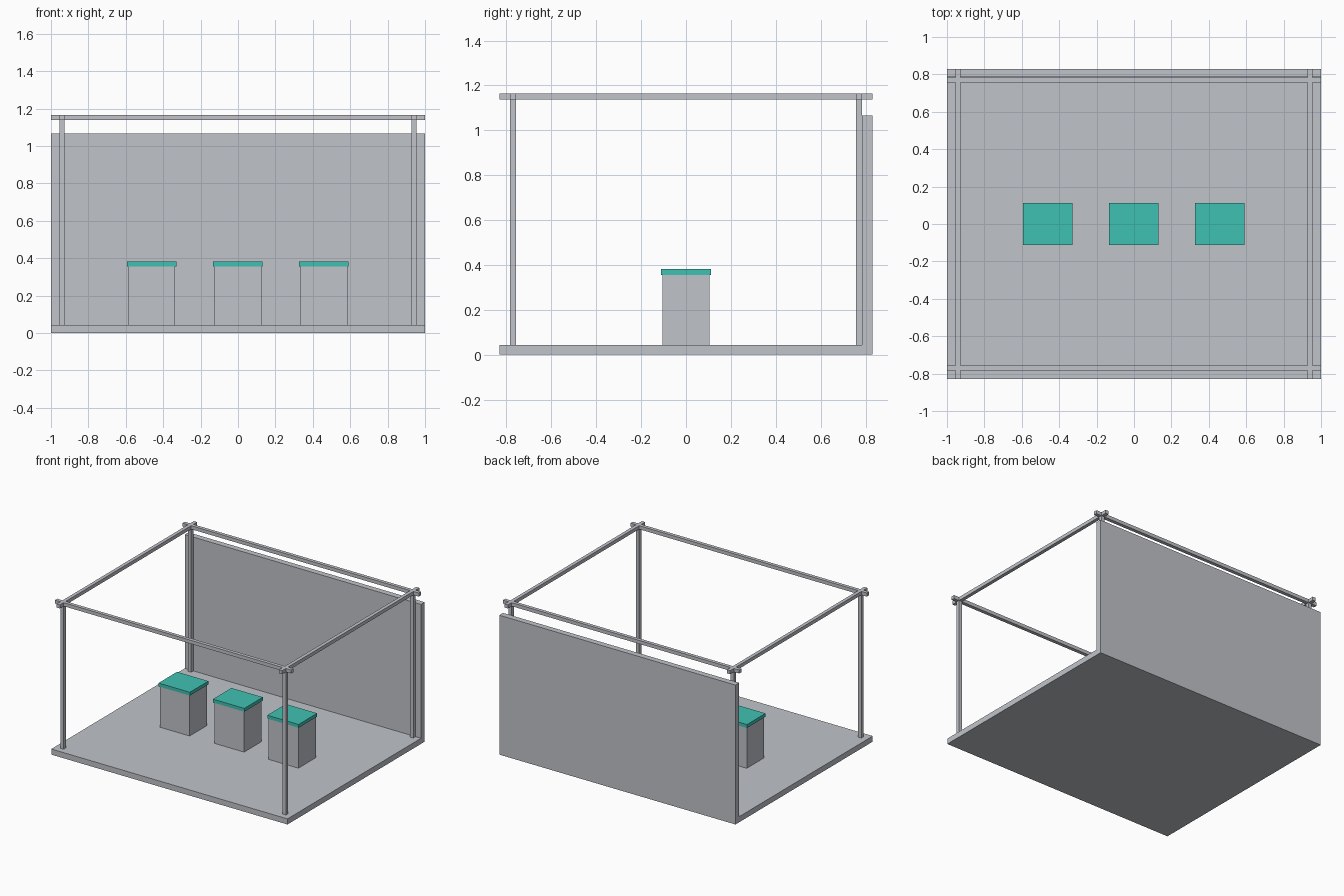
import bpy
import bmesh

cube = bpy.data.objects.get("Cube")
if cube:
    bpy.data.objects.remove(cube, do_unlink=True)


def make_material(name, rgb):
    mat = bpy.data.materials.new(name)
    mat.use_nodes = True
    color = (*rgb, 1.0)
    mat.diffuse_color = color
    mat.node_tree.nodes["Principled BSDF"].inputs["Base Color"].default_value = color
    return mat


GREY = make_material("light grey", (0.53, 0.55, 0.585))
TEAL = make_material("teal", (0.051, 0.533, 0.445))


def box(name, mat, xs, ys, zs):
    """Box spanning the given (low, high) range on each axis."""
    bm = bmesh.new()
    bmesh.ops.create_cube(bm, size=1)
    for v in bm.verts:
        v.co = [r[0] if c < 0 else r[1] for c, r in zip(v.co, (xs, ys, zs))]
    mesh = bpy.data.meshes.new(name)
    bm.to_mesh(mesh)
    bm.free()
    mesh.materials.append(mat)
    obj = bpy.data.objects.new(name, mesh)
    bpy.context.collection.objects.link(obj)
    return obj


def around(centre, width):
    return (centre - width / 2, centre + width / 2)


HALF_X, HALF_Y = 1.0, 0.83
FLOOR_TOP = 0.043
WALL_FRONT = 0.785
POST_X, POST_Y, BAR = 0.941, 0.771, 0.027
RAIL_Z = (1.138, 1.165)

# Floor slab and back wall
box("floor", GREY, (-HALF_X, HALF_X), (-HALF_Y, WALL_FRONT), (0, FLOOR_TOP))
box("back_wall", GREY, (-HALF_X, HALF_X), (WALL_FRONT, HALF_Y), (0, 1.067))

# Corner posts
for side, sx in (("left", 1), ("right", -1)):
    for end, sy in (("front", -1), ("back", 1)):
        box(f"{end}_{side}_post", GREY, around(sx * POST_X, BAR),
            around(sy * POST_Y, BAR), (FLOOR_TOP, RAIL_Z[0]))

# Top rails, crossing at the corners with short overhanging ends
inner, outer = around(POST_Y, BAR)
for end, sy in (("front", -1), ("back", 1)):
    box(f"{end}_rail", GREY, (-HALF_X, HALF_X), around(sy * POST_Y, BAR), RAIL_Z)
for side, sx in (("left", 1), ("right", -1)):
    span = around(sx * POST_X, BAR)
    box(f"{side}_rail", GREY, span, (-inner, inner), RAIL_Z)
    box(f"{side}_rail_front_end", GREY, span, (-HALF_Y, -outer), RAIL_Z)
    box(f"{side}_rail_back_end", GREY, span, (outer, HALF_Y), RAIL_Z)

# Row of display plinths with coloured tops
for label, x in (("right", -0.462), ("middle", -0.001), ("left", 0.459)):
    box(f"{label}_plinth", GREY, around(x, 0.252), around(0, 0.21), (FLOOR_TOP, 0.356))
    box(f"{label}_plinth_top", TEAL, around(x, 0.265), around(0, 0.224), (0.356, 0.382))
